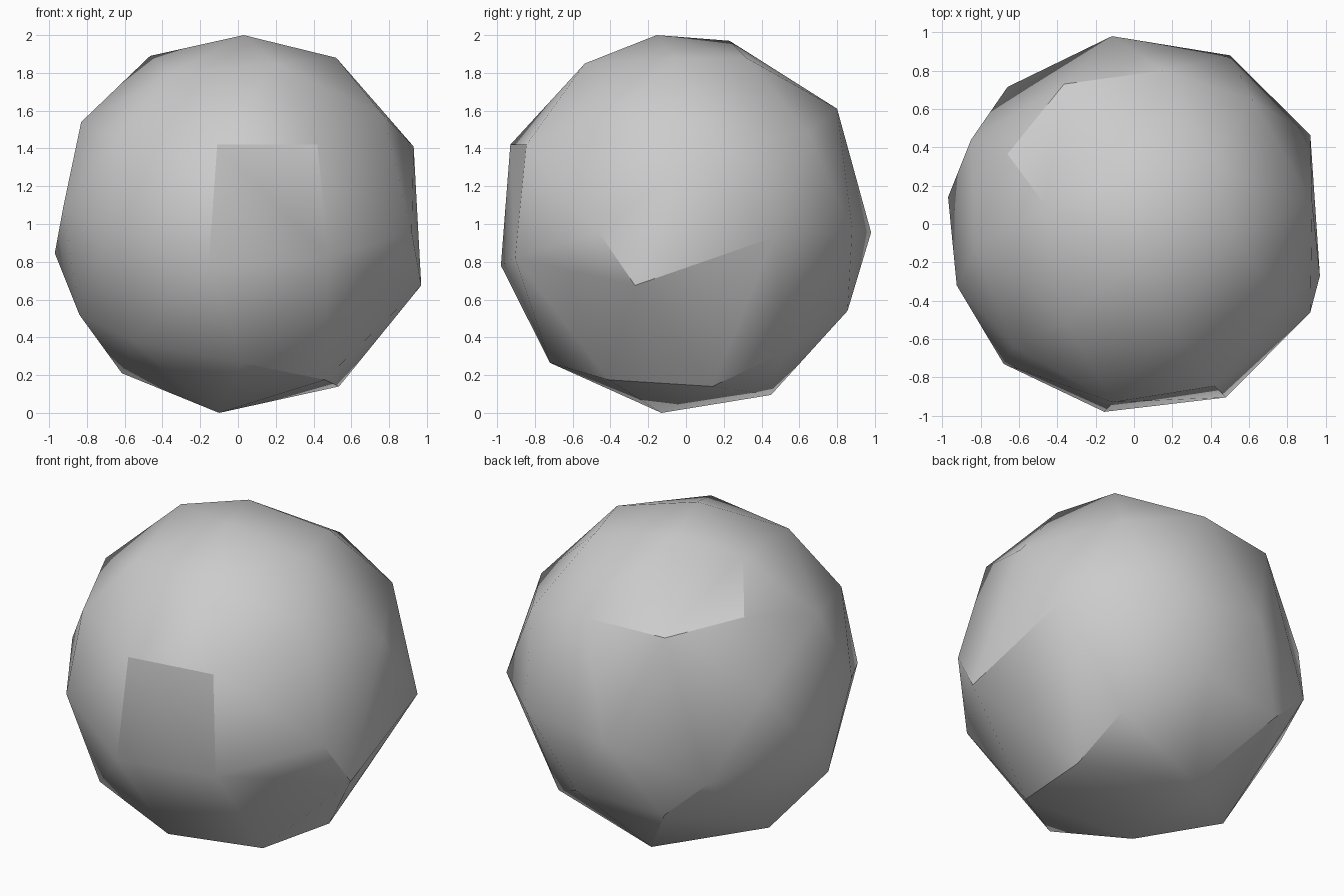
import bpy, bmesh, math
from mathutils import Vector

cube = bpy.data.objects.get("Cube")
if cube:
    bpy.data.objects.remove(cube, do_unlink=True)

# Single stone colour
grey = bpy.data.materials.new("stone grey")
grey.use_nodes = True
colour = (0.6, 0.6, 0.6, 1.0)
grey.diffuse_color = colour
grey.node_tree.nodes["Principled BSDF"].inputs["Base Color"].default_value = colour

# Corners of the faceted stone, from top to bottom
corners = [
    # crown
    (0.03, -0.155, 2.0), (0.52, -0.06, 1.88), (-0.465, 0.10, 1.89), (0.41, 0.32, 1.88),
    (-0.085, 0.23, 1.97), (0.20, -0.535, 1.85), (-0.355, -0.51, 1.80),
    # upper ring
    (0.77, -0.39, 1.575), (0.42, -0.845, 1.42), (-0.11, -0.93, 1.42), (-0.63, -0.64, 1.46),
    (-0.83, -0.125, 1.54), (-0.66, 0.365, 1.66), (-0.365, 0.73, 1.59), (0.15, 0.80, 1.61),
    (0.62, 0.645, 1.48), (0.93, 0.105, 1.41),
    # widest ring
    (-0.66, 0.715, 0.75), (-0.85, 0.44, 1.25), (-0.97, 0.14, 0.845), (-0.925, -0.32, 1.09),
    (-0.68, -0.73, 0.96), (-0.155, -0.98, 0.78), (0.48, -0.905, 0.82), (0.92, -0.46, 0.955),
    (0.97, -0.27, 0.675), (0.92, 0.465, 0.93), (0.50, 0.88, 0.97), (-0.115, 0.98, 0.955),
    # lower ring and base
    (-0.84, -0.21, 0.52), (-0.56, -0.57, 0.38), (0.165, 0.855, 0.54), (-0.395, 0.78, 0.505),
    (0.52, 0.52, 0.32), (-0.615, 0.055, 0.21), (0.02, -0.72, 0.265), (0.46, -0.41, 0.175),
    (0.535, 0.14, 0.14), (-0.075, 0.45, 0.095), (-0.10, -0.13, 0.0),
]

# Wrap the corners in a closed faceted shell
bm = bmesh.new()
for c in corners:
    bm.verts.new(Vector(c))
bmesh.ops.convex_hull(bm, input=bm.verts[:])
bmesh.ops.delete(bm, geom=[v for v in bm.verts if not v.link_faces], context='VERTS')
bmesh.ops.recalc_face_normals(bm, faces=bm.faces[:])
mesh = bpy.data.meshes.new("round_stone")
bm.to_mesh(mesh)
bm.free()
mesh.materials.append(grey)

stone = bpy.data.objects.new("round_stone", mesh)
bpy.context.collection.objects.link(stone)

# Soft shading that keeps the strongest creases sharp
for o in bpy.context.selected_objects:
    o.select_set(False)
stone.select_set(True)
bpy.context.view_layer.objects.active = stone
bpy.ops.object.shade_smooth_by_angle(angle=math.radians(30))
